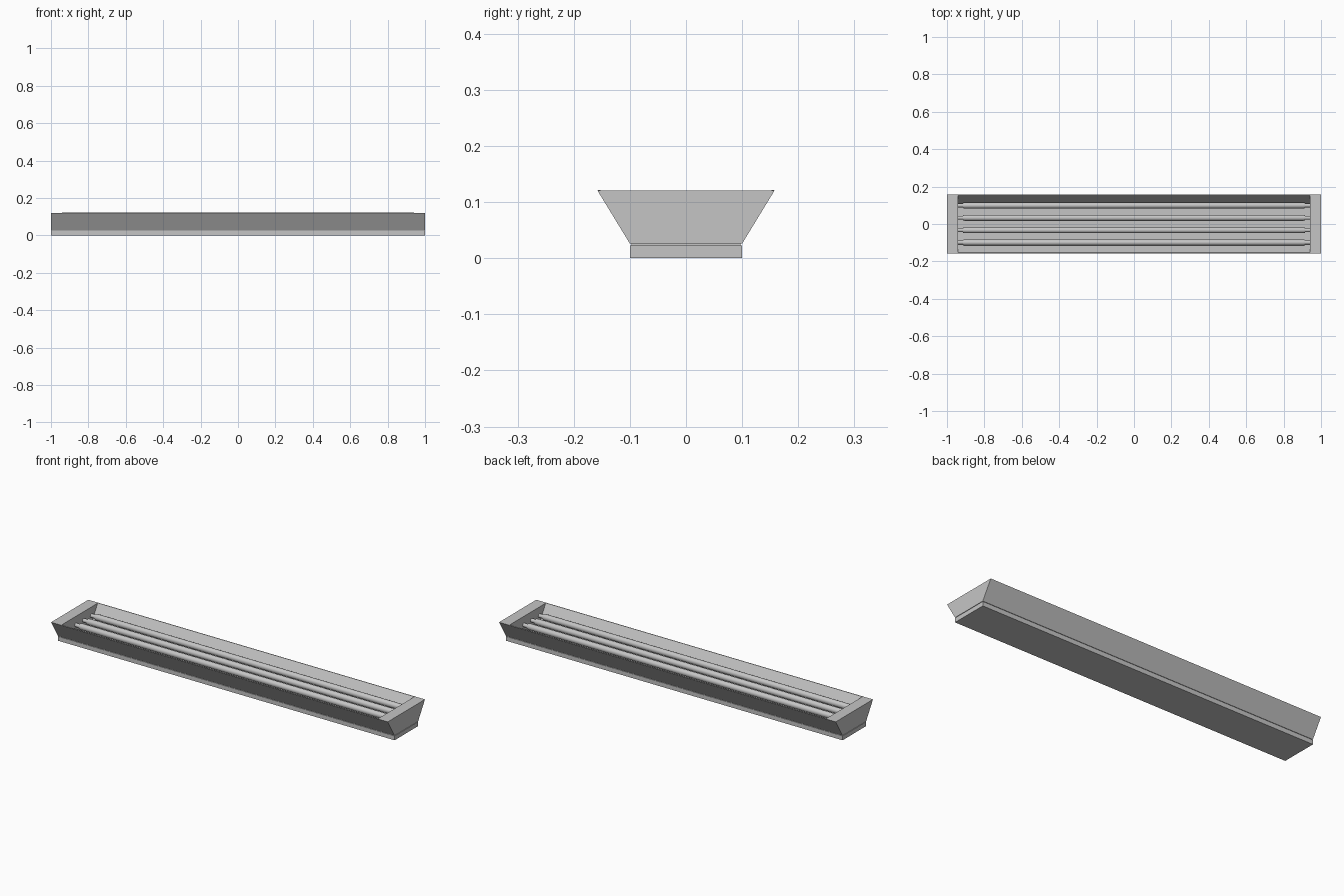
import bpy, bmesh, math

if "Cube" in bpy.data.objects:
    bpy.data.objects.remove(bpy.data.objects["Cube"])


def material(name, value):
    m = bpy.data.materials.new(name)
    m.use_nodes = True
    colour = (value, value, value, 1)
    m.diffuse_color = colour
    m.node_tree.nodes["Principled BSDF"].inputs["Base Color"].default_value = colour
    return m


grey = material("light grey", 0.56)


def finish(name, bm):
    bmesh.ops.recalc_face_normals(bm, faces=bm.faces)
    mesh = bpy.data.meshes.new(name)
    bm.to_mesh(mesh)
    bm.free()
    mesh.materials.append(grey)
    obj = bpy.data.objects.new(name, mesh)
    bpy.context.collection.objects.link(obj)
    return obj


def extrude_profile(name, profile, x0, x1):
    """Closed (y, z) profile extruded along x."""
    bm = bmesh.new()
    face = bm.faces.new([bm.verts.new((x0, y, z)) for y, z in profile])
    out = bmesh.ops.extrude_face_region(bm, geom=[face])
    moved = [v for v in out["geom"] if isinstance(v, bmesh.types.BMVert)]
    bmesh.ops.translate(bm, verts=moved, vec=(x1 - x0, 0, 0))
    return finish(name, bm)


def lathe_x(name, profile, y, z, sides=20):
    """(x, radius) profile turned around a line along x."""
    bm = bmesh.new()
    rings = []
    for x, r in profile:
        rings.append([bm.verts.new((x, y + r * math.cos(a), z + r * math.sin(a)))
                      for a in (2 * math.pi * i / sides for i in range(sides))])
    for a, b in zip(rings, rings[1:]):
        for i in range(sides):
            j = (i + 1) % sides
            bm.faces.new((a[i], a[j], b[j], b[i]))
    bm.faces.new(rings[0])
    bm.faces.new(rings[-1])
    obj = finish(name, bm)
    bpy.ops.object.select_all(action="DESELECT")
    obj.select_set(True)
    bpy.context.view_layer.objects.active = obj
    bpy.ops.object.shade_smooth_by_angle(angle=math.radians(40))
    return obj


BOTTOM, TOP = 0.026, 0.121
LOW, HIGH = 0.10, 0.158
END = 0.94

# Mounting plate and the narrow neck above it
extrude_profile("mounting_plate", [(-LOW, 0), (LOW, 0), (LOW, 0.023), (-LOW, 0.023)], -1, 1)
extrude_profile("plate_neck", [(-0.097, 0.02), (0.097, 0.02), (0.097, 0.028), (-0.097, 0.028)], -0.997, 0.997)

# Flared reflector trough with thin walls
extrude_profile("reflector_trough", [
    (-LOW, BOTTOM), (LOW, BOTTOM), (HIGH, TOP), (HIGH - 0.005, TOP + 0.001),
    (LOW - 0.003, BOTTOM + 0.005), (-LOW + 0.003, BOTTOM + 0.005),
    (-HIGH + 0.005, TOP + 0.001), (-HIGH, TOP)], -END, END)

# Solid end housings
for side, sign in (("left", 1), ("right", -1)):
    extrude_profile(side + "_end_housing", [(-LOW, BOTTOM), (LOW, BOTTOM), (HIGH, TOP), (-HIGH, TOP)],
                    sign * END, sign)

# Four lamp tubes with stepped sockets at both ends
TUBE_Z, R = 0.075, 0.016
half = [(END, 0.010), (0.915, 0.010), (0.915, 0.014), (0.905, R)]
profile = [(-x, r) for x, r in half] + [(x, r) for x, r in reversed(half)]
for i in range(4):
    lathe_x("lamp_tube_%d" % (i + 1), profile, -0.099 + 0.066 * i, TUBE_Z)
